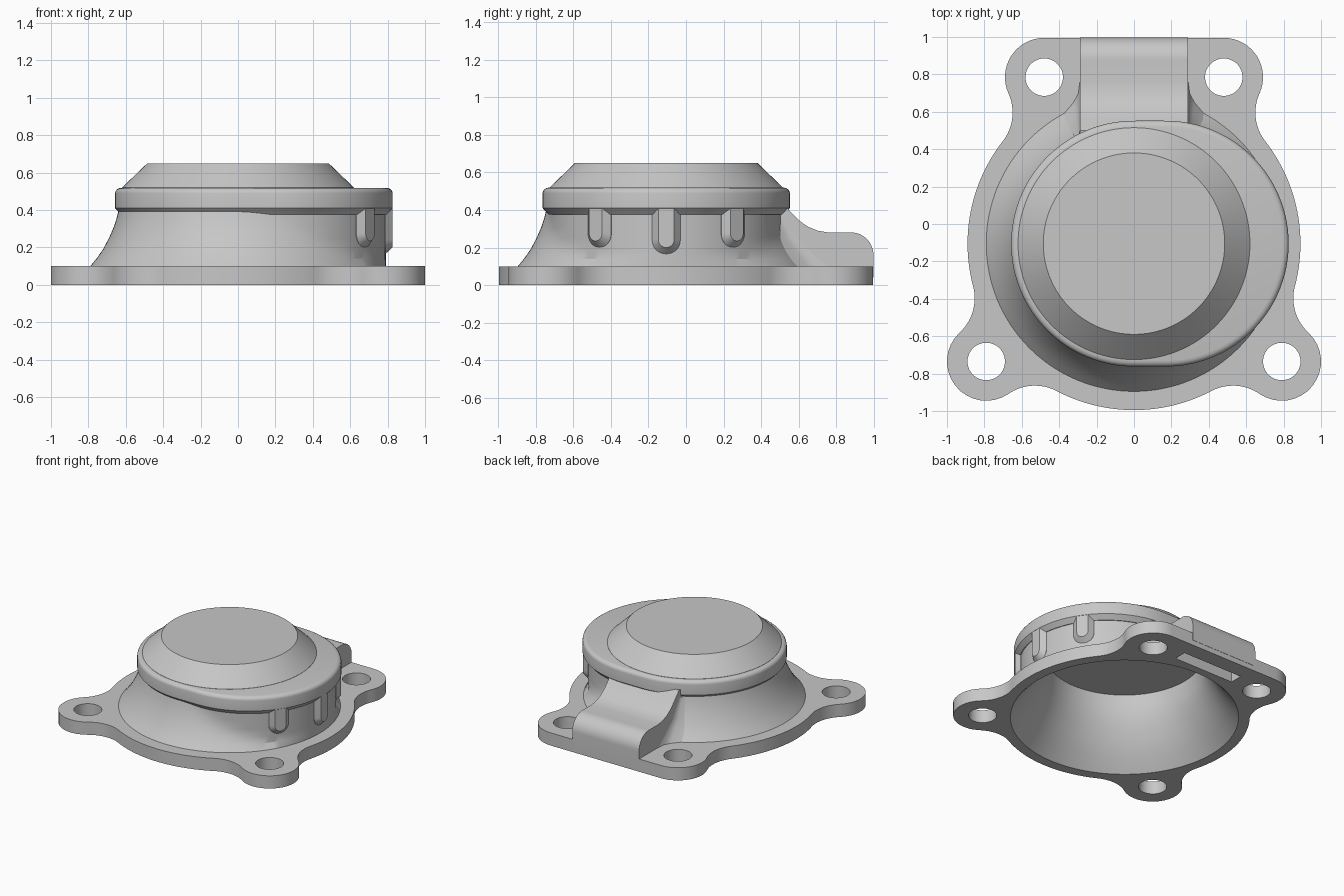
import bpy, bmesh
from math import sin, cos, pi, atan2, sqrt, radians
from mathutils import Vector, Matrix

cube = bpy.data.objects.get("Cube")
if cube:
    bpy.data.objects.remove(cube)

grey = bpy.data.materials.new("light grey")
grey.use_nodes = True
grey.diffuse_color = (0.57, 0.57, 0.57, 1)
grey.node_tree.nodes["Principled BSDF"].inputs["Base Color"].default_value = (0.57, 0.57, 0.57, 1)

CENTRE = Vector((0, -0.105))    # axis of the round body
SHIFT = 0.17                    # sideways offset of the bulge
SIDES = 128


def loft(name, rings, matrix=Matrix()):
    """Closed solid through rings of equal point count."""
    bm = bmesh.new()
    rows = [[bm.verts.new(matrix @ Vector(p)) for p in ring] for ring in rings]
    n = len(rows[0])
    for low, high in zip(rows, rows[1:]):
        for i in range(n):
            j = (i + 1) % n
            bm.faces.new((low[i], low[j], high[j], high[i]))
    bm.faces.new(rows[0][::-1])
    bm.faces.new(rows[-1])
    bmesh.ops.remove_doubles(bm, verts=bm.verts, dist=1e-5)
    bmesh.ops.recalc_face_normals(bm, faces=bm.faces)
    mesh = bpy.data.meshes.new(name)
    bm.to_mesh(mesh)
    bm.free()
    mesh.materials.append(grey)
    obj = bpy.data.objects.new(name, mesh)
    bpy.context.collection.objects.link(obj)
    return obj


def circle(z, r, c=CENTRE):
    angles = (2 * pi * i / SIDES for i in range(SIDES))
    return [(c.x + r * cos(a), c.y + r * sin(a), z) for a in angles]


def bulged(z, r, bulge):
    """Convex outline around a circle and a second circle shifted to +x."""
    pts = []
    for i in range(SIDES):
        a = 2 * pi * i / SIDES
        reach = min(max(r, bulge + SHIFT * cos(a + t)) / cos(t)
                    for t in (radians(k / 2) for k in range(-80, 81)))
        pts.append((CENTRE.x + reach * cos(a), CENTRE.y + reach * sin(a), z))
    return pts


def finish(obj, cutters=()):
    """Cut the openings, then shade."""
    bpy.ops.object.select_all(action='DESELECT')
    obj.select_set(True)
    bpy.context.view_layer.objects.active = obj
    for cutter in cutters:
        mod = obj.modifiers.new(cutter.name, 'BOOLEAN')
        mod.operation = 'DIFFERENCE'
        mod.solver = 'EXACT'
        mod.object = cutter
    if cutters:
        bpy.ops.object.convert(target='MESH')
    bpy.ops.object.shade_smooth_by_angle(angle=radians(30))


# Flange outline: main circle, four ears, concave fillets
MAIN_R, EAR_R, FILLET = 0.89, 0.21, 0.25
back_ear, front_ear = Vector((0.48, 0.785)), Vector((0.79, -0.735))


def fillet_centre(ear, side):
    a, b = MAIN_R + FILLET, EAR_R + FILLET
    v = ear - CENTRE
    d = v.length
    u = v / d
    along = (a * a - b * b + d * d) / (2 * d)
    return CENTRE + u * along + Vector((-u.y, u.x)) * side * sqrt(a * a - along * along)


def arc(c, r, start, end, sign, n=16):
    a0 = atan2(start.y - c.y, start.x - c.x)
    sweep = ((atan2(end.y - c.y, end.x - c.x) - a0) * sign) % (2 * pi) * sign
    return [(c.x + r * cos(a0 + sweep * i / n), c.y + r * sin(a0 + sweep * i / n))
            for i in range(n + 1)]


f1, f2, f3 = fillet_centre(back_ear, -1), fillet_centre(front_ear, 1), fillet_centre(front_ear, -1)
half = (arc(back_ear, EAR_R, back_ear + Vector((0, 1)), f1, -1)
        + arc(f1, FILLET, back_ear, CENTRE, 1)
        + arc(CENTRE, MAIN_R, f1, f2, -1, 32)
        + arc(f2, FILLET, CENTRE, front_ear, 1)
        + arc(front_ear, EAR_R, f2, f3, -1)
        + arc(f3, FILLET, front_ear, CENTRE, 1)
        + arc(CENTRE, MAIN_R, f3, CENTRE - Vector((0, 1)), -1))
outline = half + [(-x, y) for x, y in reversed(half)]
flange = loft("flange", [[(x, y, z) for x, y in outline] for z in (0, 0.1)])

# Flared hollow body, vertical on the bulged side
body = loft("flared_body", [bulged(z, r, 0.62) for z, r in
            ((0.05, 0.79), (0.1, 0.79), (0.14, 0.757), (0.19, 0.722), (0.25, 0.69),
             (0.31, 0.664), (0.36, 0.648), (0.4, 0.638))])

# Collar with a chamfer below and a rounded rim above
collar = loft("collar", [bulged(z, r, r) for z, r in
              ((0.375, 0.625), (0.41, 0.657), (0.49, 0.657), (0.5, 0.655),
               (0.51, 0.648), (0.516, 0.638), (0.519, 0.624))])

# Bevelled lid
lid = loft("lid", [circle(0.51, 0.62), circle(0.52, 0.62), circle(0.65, 0.485)])

# Rear duct block: concave run-up from the body, rounded back edge
profile = [(0.4, 0.04), (0.4, 0.45), (0.5, 0.45), (0.53, 0.42), (0.56, 0.385), (0.6, 0.345),
           (0.65, 0.31), (0.7, 0.29), (0.76, 0.28)]
profile += [(0.876 + 0.121 * sin(a), 0.16 + 0.121 * cos(a))
            for a in (pi / 2 * i / 12 for i in range(13))]
profile += [(0.997, 0.04)]
duct = loft("duct_block", [[(x, y, z) for y, z in profile] for x in (-0.29, 0.29)])


# Curved gussets in the corners between duct and body
def gusset_ring(side, z, r, size):
    def wall(x):
        return CENTRE.y + sqrt(r * r - x * x)
    y, end = wall(0.29), 0.29 + 0.7 * size
    pts = [(0.28, y + size), (0.29, y + size), (0.29 + 0.06 * size, y + 0.55 * size),
           (0.29 + 0.25 * size, y + 0.2 * size), (end, wall(end)), (0.28, y - 0.03)]
    return [(side * px, py, z) for px, py in pts]


gussets = [loft(label + "_gusset", [gusset_ring(side, *level) for level in
                ((0.09, 0.79, 0.14), (0.17, 0.735, 0.1), (0.25, 0.69, 0.065), (0.39, 0.64, 0.03))])
           for side, label in ((1, "left"), (-1, "right"))]


# U-shaped ribs with sloping flanks under the collar
def rib_ring(out, w, bottom, top=0.41):
    curve = [(out, -w * cos(pi * i / 16), bottom + w - w * sin(pi * i / 16)) for i in range(17)]
    return [(out, -w, top)] + curve + [(out, w, top)]


for label, angle, bottom in (("front", -35, 0.2), ("middle", 0, 0.165), ("rear", 35, 0.2)):
    place = Matrix.Translation((SHIFT, CENTRE.y, 0)) @ Matrix.Rotation(radians(angle), 4, 'Z')
    finish(loft(label + "_rib", [rib_ring(0.6, 0.075, bottom), rib_ring(0.618, 0.075, bottom),
                                 rib_ring(0.655, 0.042, bottom + 0.035)], place))

# Openings: flared round bore, bolt holes, slot under the duct
bore = loft("bore_cutter", [circle(z, r) for z, r in
            ((-0.02, 0.83), (0, 0.812), (0.05, 0.768), (0.1, 0.729), (0.14, 0.699), (0.19, 0.667),
             (0.25, 0.633), (0.31, 0.604), (0.37, 0.582), (0.44, 0.567), (0.505, 0.56))])
slot = loft("slot_cutter", [[(x, y, z) for x, y in ((-0.26, 0.77), (0.26, 0.77), (0.26, 0.87),
                                                    (-0.26, 0.87))] for z in (-0.02, 0.2)])
holes = [loft("hole_cutter", [circle(z, 0.1, Vector((s * e.x, e.y))) for z in (-0.02, 0.15)])
         for e in (back_ear, front_ear) for s in (1, -1)]

finish(flange, [bore, slot] + holes)
finish(body, [bore])
finish(collar, [bore])
finish(duct, [bore, slot])
for gusset in gussets:
    finish(gusset, [bore])
finish(lid)
for cutter in [bore, slot] + holes:
    bpy.data.objects.remove(cutter)
